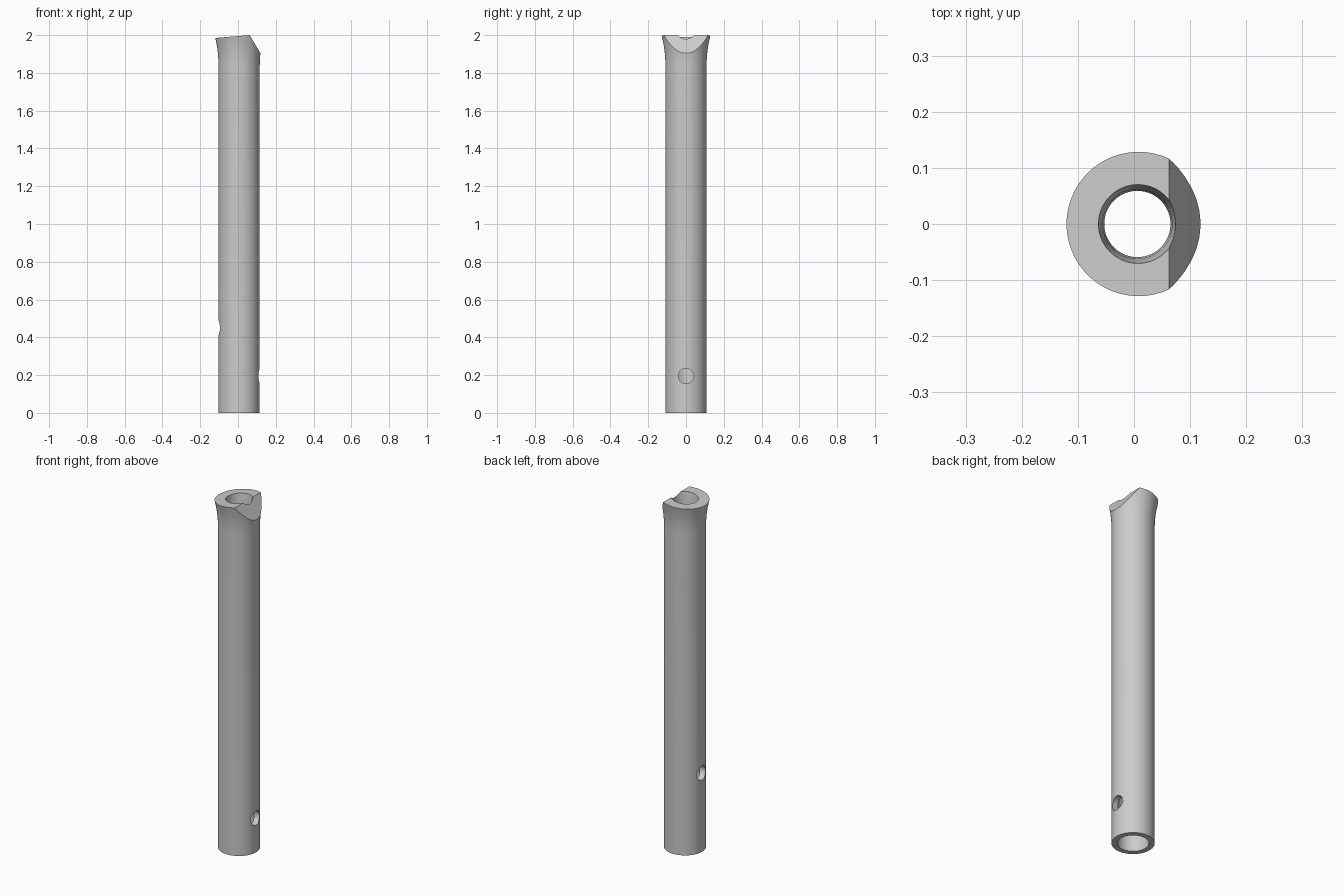
import bpy
import bmesh
from math import pi, radians
from mathutils import Matrix, Vector

if "Cube" in bpy.data.objects:
    bpy.data.objects.remove(bpy.data.objects["Cube"], do_unlink=True)

AXIS_X = 0.006
SEGMENTS = 96

grey = bpy.data.materials.new("plain grey")
grey.use_nodes = True
grey.diffuse_color = (0.6, 0.6, 0.6, 1)
grey.node_tree.nodes["Principled BSDF"].inputs["Base Color"].default_value = (0.6, 0.6, 0.6, 1)


def add_object(name, bm):
    bmesh.ops.recalc_face_normals(bm, faces=bm.faces[:])
    mesh = bpy.data.meshes.new(name)
    bm.to_mesh(mesh)
    bm.free()
    mesh.materials.append(grey)
    obj = bpy.data.objects.new(name, mesh)
    bpy.context.collection.objects.link(obj)
    return obj


def lathe(name, profile):
    """Revolve a closed (radius, z) loop about the tube axis."""
    bm = bmesh.new()
    verts = [bm.verts.new((AXIS_X + r, 0, z)) for r, z in profile]
    edges = [bm.edges.new((v, verts[i - 1])) for i, v in enumerate(verts)]
    bmesh.ops.spin(bm, geom=verts + edges, cent=(AXIS_X, 0, 0), axis=(0, 0, 1),
                   angle=2 * pi, steps=SEGMENTS)
    bmesh.ops.remove_doubles(bm, verts=bm.verts[:], dist=1e-5)
    return add_object(name, bm)


def prism(name, outline):
    """Extrude an (x, z) outline across the tube."""
    bm = bmesh.new()
    face = bm.faces.new([bm.verts.new((x, -0.3, z)) for x, z in outline])
    new = bmesh.ops.extrude_face_region(bm, geom=[face])["geom"]
    bmesh.ops.translate(bm, vec=Vector((0, 0.6, 0)),
                        verts=[g for g in new if isinstance(g, bmesh.types.BMVert)])
    return add_object(name, bm)


def peg(name, side, z):
    """Sideways cylinder reaching from outside into the bore."""
    bm = bmesh.new()
    place = Matrix.Translation((AXIS_X + side * 0.12, 0, z)) @ Matrix.Rotation(pi / 2, 4, "Y")
    bmesh.ops.create_cone(bm, cap_ends=True, segments=40, radius1=0.04, radius2=0.04,
                          depth=0.2, matrix=place)
    return add_object(name, bm)


# Hollow tube: flared mouth outside, tapered bore with a funnel inside
outer = [(0.109, z) for z in (0, 0.13, 0.26, 0.38, 0.52, 1.84)]
flare = [(0.1098, 1.87), (0.1125, 1.905), (0.117, 1.94), (0.123, 1.97), (0.1295, 2.0), (0.137, 2.03)]
bore = [(0.075, 2.03), (0.068, 1.98), (0.062, 1.92), (0.059, 1.85)]
bore += [(0.08 - 0.0113 * z, z) for z in (0.52, 0.38, 0.26, 0.13, 0)]
tube = lathe("flared_tube", outer + flare + bore)

# Slanted rim with a steep bevel on one side, and two finger holes
cutters = [
    prism("rim_cutter", [(-0.3, 1.97), (0.062, 2.0), (0.18, 1.8), (0.3, 1.8), (0.3, 2.2), (-0.3, 2.2)]),
    peg("lower_hole_cutter", 1, 0.195),
    peg("upper_hole_cutter", -1, 0.45),
]
bpy.ops.object.select_all(action="DESELECT")
bpy.context.view_layer.objects.active = tube
tube.select_set(True)
for cutter in cutters:
    cutter.hide_render = True
    cut = tube.modifiers.new(cutter.name, "BOOLEAN")
    cut.operation = "DIFFERENCE"
    cut.solver = "EXACT"
    cut.object = cutter
    bpy.ops.object.modifier_apply(modifier=cut.name)
    bpy.data.objects.remove(cutter, do_unlink=True)

bpy.ops.object.shade_smooth_by_angle(angle=radians(30))
